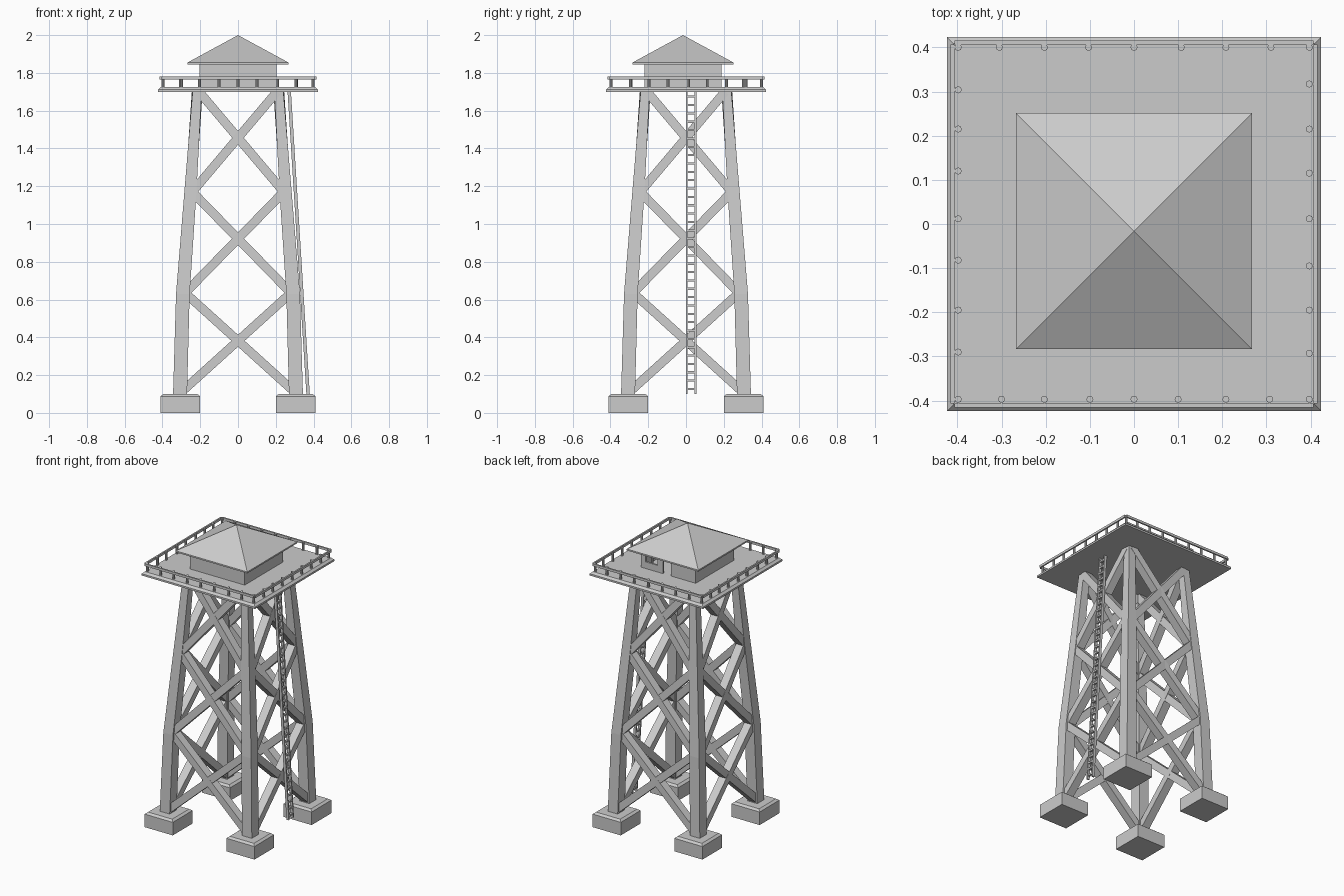
import bpy, bmesh
from mathutils import Vector, Matrix

if "Cube" in bpy.data.objects:
    bpy.data.objects.remove(bpy.data.objects["Cube"])


def finish(bm, name):
    bmesh.ops.recalc_face_normals(bm, faces=bm.faces)
    me = bpy.data.meshes.new(name)
    bm.to_mesh(me)
    bm.free()
    ob = bpy.data.objects.new(name, me)
    bpy.context.collection.objects.link(ob)
    return ob


def box(bm, lo, hi):
    lo, hi = Vector(lo), Vector(hi)
    m = Matrix.Translation((lo + hi) / 2) @ Matrix.Diagonal((*(hi - lo), 1))
    bmesh.ops.create_cube(bm, size=1, matrix=m)


def loft(bm, sections):
    """Square sections (cx, cy, half, z) joined into a solid."""
    rings = [[bm.verts.new((cx + sx * h, cy + sy * h, z))
              for sx, sy in ((-1, -1), (1, -1), (1, 1), (-1, 1))]
             for cx, cy, h, z in sections]
    for a, b in zip(rings, rings[1:]):
        for i in range(4):
            j = (i + 1) % 4
            bm.faces.new((a[i], a[j], b[j], b[i]))
    bm.faces.new(rings[0][::-1])
    bm.faces.new(rings[-1])


def beam(bm, a, b, width, depth, normal):
    """Box from a to b, with depth along normal."""
    a, b = Vector(a), Vector(b)
    d = (b - a).normalized()
    s = d.cross(Vector(normal)).normalized()
    n = s.cross(d)
    rot = Matrix((s, n, d)).transposed().to_4x4()
    m = Matrix.Translation((a + b) / 2) @ rot @ Matrix.Diagonal((width, depth, (b - a).length, 1))
    bmesh.ops.create_cube(bm, size=1, matrix=m)


# Leg stations: height, centre offset, half width
STATIONS = [(0.09, 0.307, 0.037), (0.63, 0.292, 0.036), (1.17, 0.252, 0.032), (1.705, 0.216, 0.024)]

# Footings and legs
for sx, fx in ((-1, "left"), (1, "right")):
    for sy, fy in ((-1, "front"), (1, "back")):
        bm = bmesh.new()
        c = 0.305
        loft(bm, [(sx * c, sy * c, 0.105, 0), (sx * c, sy * c, 0.105, 0.088), (sx * c, sy * c, 0.09, 0.1)])
        finish(bm, f"{fy}_{fx}_footing")
        bm = bmesh.new()
        loft(bm, [(sx * o, sy * o, h, z) for z, o, h in STATIONS])
        finish(bm, f"{fy}_{fx}_leg")

# Cross braces: three tiers on each of the four sides
levels = [(0.115, 0.295), (0.635, 0.28), (1.17, 0.242), (1.70, 0.206)]
for k, side in enumerate(("front", "right", "back", "left")):
    bm = bmesh.new()
    for (z0, x0), (z1, x1) in zip(levels, levels[1:]):
        for s in (-1, 1):
            beam(bm, (s * x0, -x0 - 0.01, z0), (-s * x1, -x1 - 0.01, z1), 0.047, 0.055, (0, -1, 0))
    bm.transform(Matrix.Rotation(k * 1.5707963, 4, 'Z'))
    finish(bm, f"{side}_cross_braces")

# Platform with chamfered rim
bm = bmesh.new()
loft(bm, [(0, 0, 0.423, 1.70), (0, 0, 0.423, 1.712), (0, 0, 0.409, 1.725)])
finish(bm, "platform")

# Railing posts
front = [-0.398, -0.3, -0.203, -0.1, 0, 0.1, 0.208, 0.307, 0.397]
back = [-0.398, -0.305, -0.203, -0.103, 0, 0.107, 0.208, 0.31, 0.397]
left = [-0.29, -0.195, -0.082, 0.012, 0.12, 0.215, 0.304]
right = [-0.293, -0.195, -0.095, 0.012, 0.115, 0.215, 0.317]
spots = [(x, -0.397) for x in front] + [(x, 0.4) for x in back]
spots += [(-0.398, y) for y in left] + [(0.397, y) for y in right]
bm = bmesh.new()
for x, y in spots:
    bmesh.ops.create_cone(bm, cap_ends=True, segments=8, radius1=0.008, radius2=0.008,
                          depth=0.06, matrix=Matrix.Translation((x, y, 1.75)))
finish(bm, "railing_posts")

# Handrails
bm = bmesh.new()
for s in (-1, 1):
    box(bm, (-0.406, s * 0.41 - 0.005, 1.765), (0.406, s * 0.41 + 0.005, 1.781))
    box(bm, (s * 0.41 - 0.005, -0.406, 1.765), (s * 0.41 + 0.005, 0.406, 1.781))
finish(bm, "handrails")

# Cabin: thin walls with a doorway and a two-pane window at the back
CY, H, T, Z0, Z1 = -0.016, 0.204, 0.012, 1.72, 1.85
bm = bmesh.new()
yb = CY + H
box(bm, (-H, CY - H, Z0), (H, CY - H + T, Z1))
for s in (-1, 1):
    xa, xb = sorted((s * H, s * (H - T)))
    box(bm, (xa, CY - H + T, Z0), (xb, yb - T, Z1))
for xa, xb, za, zb in ((-H, -0.02, Z0, Z1), (-0.02, 0.04, 1.838, Z1), (0.04, 0.08, Z0, Z1),
                       (0.08, 0.17, Z0, 1.77), (0.08, 0.17, 1.81, Z1), (0.17, H, Z0, Z1),
                       (0.121, 0.129, 1.77, 1.81)):
    box(bm, (xa, yb - T, za), (xb, yb, zb))
finish(bm, "cabin_walls")

# Pyramid roof with a thin eave
bm = bmesh.new()
bmesh.ops.create_cone(bm, cap_ends=True, segments=4, radius1=0.267 * 2 ** 0.5, radius2=0, depth=0.145,
                      matrix=Matrix.Translation((0, CY, 1.9275)) @ Matrix.Rotation(0.7853982, 4, 'Z'))
box(bm, (-0.267, CY - 0.267, 1.845), (0.267, CY + 0.267, 1.855))
finish(bm, "roof")

# Ladder leaning on the right side
foot, head = Vector((0.371, 0, 0.1)), Vector((0.271, 0, 1.705))
bm = bmesh.new()
for y in (0.004, 0.05):
    off = Vector((0, y, 0))
    beam(bm, foot + off, head + off, 0.009, 0.018, (1, 0, 0))
finish(bm, "ladder_rails")
bm = bmesh.new()
for i in range(36):
    p = foot.lerp(head, (i + 0.6) / 36.3)
    beam(bm, p + Vector((0, 0.002, 0)), p + Vector((0, 0.052, 0)), 0.011, 0.014, (1, 0, 0))
finish(bm, "ladder_rungs")
